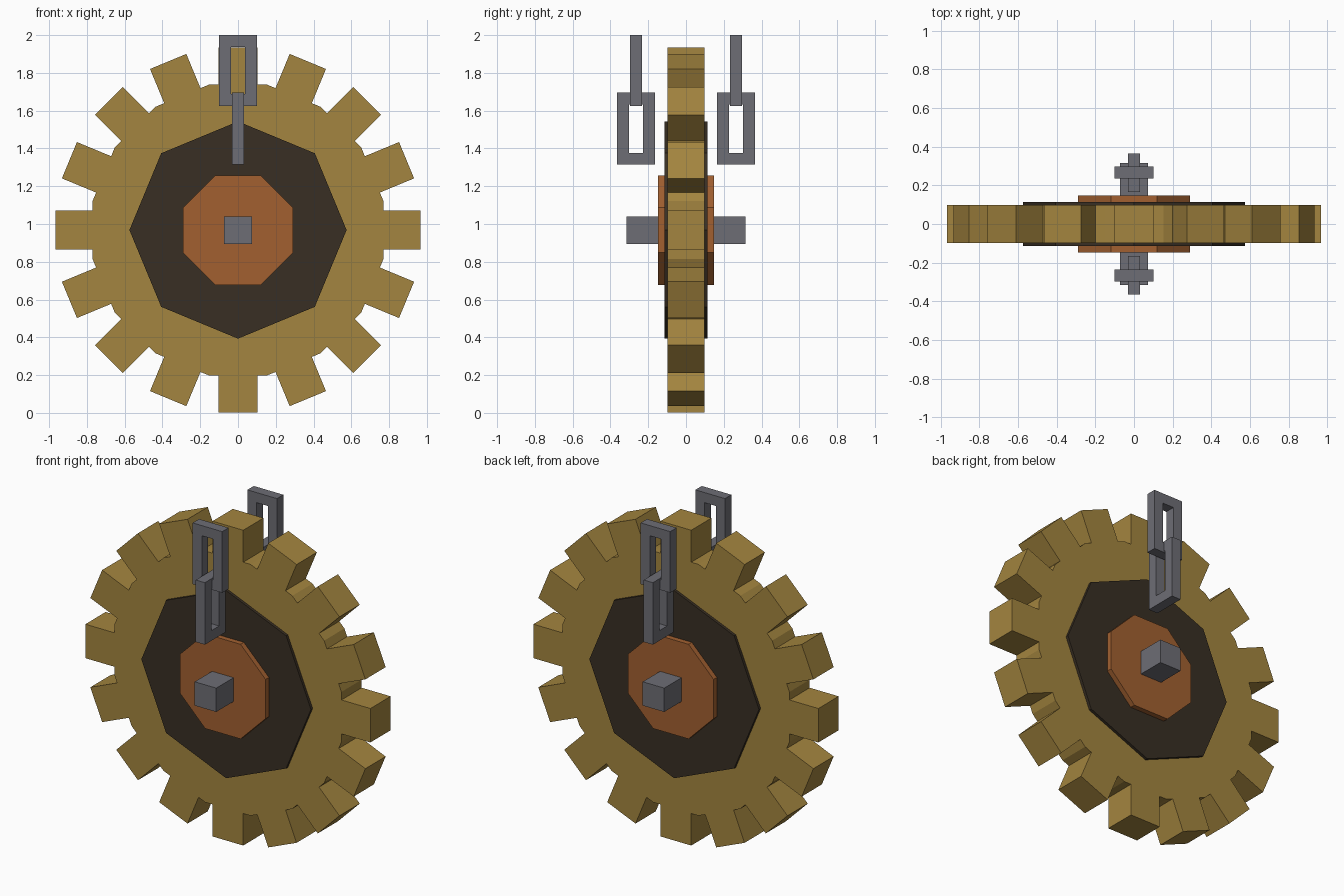
import bpy
import math

if "Cube" in bpy.data.objects:
    bpy.data.objects.remove(bpy.data.objects["Cube"])

CZ = 0.968  # height of the wheel axis


def material(name, rgb):
    m = bpy.data.materials.new(name)
    m.diffuse_color = (*rgb, 1)
    m.use_nodes = True
    m.node_tree.nodes["Principled BSDF"].inputs["Base Color"].default_value = m.diffuse_color
    return m


GOLD = material("old_gold", (0.37, 0.235, 0.05))
DARK = material("dark_brown", (0.040, 0.028, 0.017))
COPPER = material("copper", (0.36, 0.118, 0.030))
STEEL = material("grey_steel", (0.155, 0.155, 0.178))


def prism(name, outline, half, mat, z=CZ):
    """Extrude an (x, z) outline along y by +-half."""
    n = len(outline)
    verts = [(x, s * half, z + h) for s in (-1, 1) for x, h in outline]
    faces = [tuple(range(n)), tuple(reversed(range(n, 2 * n)))]
    faces += [(i, i + n, (i + 1) % n + n, (i + 1) % n) for i in range(n)]
    return add(name, verts, faces, mat)


def add(name, verts, faces, mat):
    mesh = bpy.data.meshes.new(name)
    mesh.from_pydata(verts, [], faces)
    mesh.materials.append(mat)
    ob = bpy.data.objects.new(name, mesh)
    bpy.context.collection.objects.link(ob)
    return ob


def ngon(n, radius, start):
    return [(radius * math.cos(start + 2 * math.pi * i / n),
             radius * math.sin(start + 2 * math.pi * i / n)) for i in range(n)]


def link(name, y, z0, z1, turned):
    """Rectangular chain link: a square ring with a slot."""
    w, bar, t, h = 0.1, 0.062, 0.031, (z1 - z0) / 2
    verts = [(x, s * t, z) for s in (-1, 1)
             for a, b in ((w, h), (w - bar, h - bar))
             for x, z in ((-a, -b), (a, -b), (a, b), (-a, b))]
    faces = []
    for i in range(4):
        j = (i + 1) % 4
        faces += [(i, j, j + 4, i + 4), (i + 8, i + 12, j + 12, j + 8),
                  (i, i + 8, j + 8, j), (i + 4, j + 4, j + 12, i + 12)]
    ob = add(name, verts, faces, STEEL)
    ob.location = (0, y, (z0 + z1) / 2)
    ob.rotation_euler.z = math.pi / 2 if turned else 0


# Cog wheel: sixteen flats, each carrying one square tooth
gear = []
for i in range(16):
    a = 2 * math.pi * i / 16
    c, s = math.cos(a), math.sin(a)
    for r, t in ((0.77, -0.104), (0.966, -0.104), (0.966, 0.104),
                 (0.77, 0.104), (0.77, 0.77 * math.tan(math.pi / 16))):
        gear.append((r * c - t * s, r * s + t * c))
prism("cog_wheel", gear, 0.098, GOLD)

# Layered plates on both faces and the square axle
prism("dark_plate", ngon(8, 0.575, 0), 0.115, DARK)
prism("copper_hub", ngon(8, 0.29 / math.cos(math.pi / 8), math.pi / 8), 0.147, COPPER)
prism("axle", ngon(4, 0.073 * math.sqrt(2), math.pi / 4), 0.315, STEEL)

# Two hanging links in front and behind
for side, y in (("front", -0.265), ("back", 0.265)):
    link(side + "_upper_link", y, 1.625, 2.0, False)
    link(side + "_lower_link", y, 1.315, 1.695, True)
